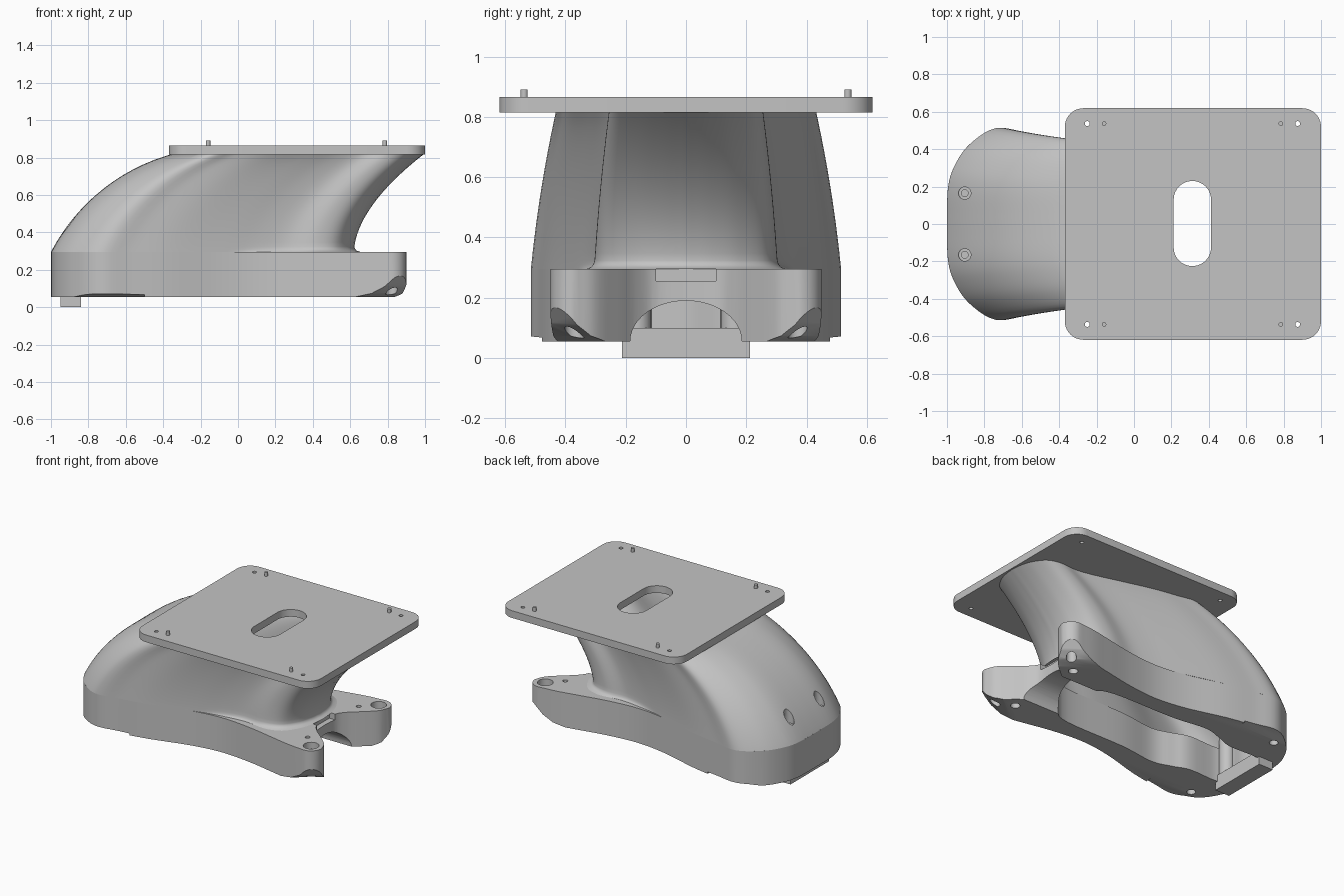
import bpy, bmesh, math
from mathutils import Vector

cube = bpy.data.objects.get("Cube")
if cube:
    bpy.data.objects.remove(cube)

grey = bpy.data.materials.new("plain grey")
grey.use_nodes = True
grey.diffuse_color = (0.55, 0.55, 0.55, 1)
grey.node_tree.nodes["Principled BSDF"].inputs["Base Color"].default_value = (0.55, 0.55, 0.55, 1)


def add(name, bm):
    bmesh.ops.recalc_face_normals(bm, faces=bm.faces)
    mesh = bpy.data.meshes.new(name)
    bm.to_mesh(mesh)
    bm.free()
    mesh.materials.append(grey)
    ob = bpy.data.objects.new(name, mesh)
    bpy.context.collection.objects.link(ob)
    return ob


def loft(name, rings):
    bm = bmesh.new()
    loops = [[bm.verts.new(p) for p in ring] for ring in rings]
    for a, b in zip(loops, loops[1:]):
        for i in range(len(a)):
            j = (i + 1) % len(a)
            bm.faces.new((a[i], a[j], b[j], b[i]))
    bm.faces.new(loops[0])
    bm.faces.new(loops[-1])
    return add(name, bm)


def prism(name, outline, z0, z1):
    return loft(name, [[(x, y, z) for x, y in outline] for z in (z0, z1)])


def box(name, lo, hi):
    return prism(name, [(lo[0], lo[1]), (hi[0], lo[1]), (hi[0], hi[1]), (lo[0], hi[1])], lo[2], hi[2])


def rod(name, x, y, r, z0, z1, n=24):
    ring = [(x + r * math.cos(k * math.tau / n), y + r * math.sin(k * math.tau / n)) for k in range(n)]
    return prism(name, ring, z0, z1)


def rounded_rect(x0, x1, y0, y1, r, n=10):
    pts = []
    corners = ((x1 - r, y1 - r), (x0 + r, y1 - r), (x0 + r, y0 + r), (x1 - r, y0 + r))
    for q, (cx, cy) in enumerate(corners):
        for k in range(n + 1):
            a = (q + k / n) * math.pi / 2
            pts.append((cx + r * math.cos(a), cy + r * math.sin(a)))
    return pts


def spline(pts, n=5):
    """Smooth path through the points."""
    p = [Vector(v) for v in pts]
    p = [2 * p[0] - p[1]] + p + [2 * p[-1] - p[-2]]
    out = []
    for a, b, c, d in zip(p, p[1:], p[2:], p[3:]):
        for k in range(n):
            t = k / n
            out.append(0.5 * (2 * b + (c - a) * t + (2 * a - 5 * b + 4 * c - d) * t * t
                              + (3 * b - a - 3 * c + d) * t ** 3))
    return [tuple(v) for v in out + [p[-2]]]


def mirrored(half):
    return half + [(x, -y) for x, y in reversed(half) if abs(y) > 1e-5]


def wedge(profile, d, span):
    """Cutter under a lower edge: profile of (reach, z) along direction d, swept sideways."""
    d, t = Vector(d), Vector((d[1], -d[0]))
    pts = profile + [(1.1, profile[-1][1]), (1.1, -0.05), (profile[0][0], -0.05)]
    return loft("wedge_cutter", [[(*(d * r + t * q), z) for r, z in pts] for q in span])


def carve(ob, cutters):
    for c in cutters:
        c.hide_render = True
        m = ob.modifiers.new("cut", 'BOOLEAN')
        m.operation, m.solver, m.object = 'DIFFERENCE', 'EXACT', c
    bpy.context.view_layer.update()
    deps = bpy.context.evaluated_depsgraph_get()
    mesh = bpy.data.meshes.new_from_object(ob.evaluated_get(deps))
    ob.modifiers.clear()
    ob.data = mesh
    for c in cutters:
        bpy.data.objects.remove(c)


def smooth(ob, angle=30):
    bpy.ops.object.select_all(action='DESELECT')
    ob.select_set(True)
    bpy.context.view_layer.objects.active = ob
    bpy.ops.object.shade_smooth_by_angle(angle=math.radians(angle))


Z0, Z1, Z2, Z3 = 0.055, 0.295, 0.815, 0.865

# Shared side curve of the neck and base
back = [(-1, 0), (-0.995, 0.19), (-0.96, 0.31), (-0.88, 0.425), (-0.74, 0.512),
        (-0.57, 0.488), (-0.37, 0.452), (-0.1, 0.38)]
neck_outline = mirrored(spline(back + [(0.1, 0.325), (0.25, 0.298), (0.4, 0.304), (0.51, 0.27),
                                       (0.58, 0.18), (0.61, 0.09), (0.62, 0)]))
neck_cavity = mirrored(spline([(-0.88, 0), (-0.88, 0.2), (-0.83, 0.31), (-0.72, 0.36), (-0.5, 0.335),
                               (-0.2, 0.26), (0.1, 0.236), (0.35, 0.235), (0.48, 0.16), (0.52, 0)]))


def section(outline, z, taper):
    """Leaning slice of the neck at a height, flared where it meets the base."""
    zc = min(max(z, Z1), Z2)
    u = (zc - Z1) / (Z2 - Z1)
    x0 = -0.073 - math.sqrt(1.045 ** 2 - (zc + 0.188) ** 2)
    x1 = 0.62 + 0.37 * u ** 1.8
    w = 1 - taper * (0.1 * u + 0.06 * u * u)
    h = 1 - min((zc - Z1) / 0.035, 1)
    g = taper * 0.035 * (1 - math.sqrt(1 - h * h))
    ring = []
    for x, y in outline:
        f = g * max(0, min(1, x * 2.5))
        ring.append((x0 + (x + 1) / 1.62 * (x1 - x0) + f, y * (w + 2.5 * f), z))
    return ring


levels = [Z1 + 0.007 * k for k in range(5)] + [Z1 + (Z2 - Z1) * k / 20 for k in range(2, 21)]

# Neck: hollow leaning tube with two stepped screw holes at the back
neck = loft("neck", [section(neck_outline, z, 1) for z in levels])
cutters = [loft("hollow_cutter", [section(neck_cavity, z, 0) for z in [0.2] + levels + [0.95]])]
for s in (-1, 1):
    cutters.append(rod("screw_cutter", -0.905, s * 0.165, 0.033, 0.38, 0.9))
    cutters.append(rod("screw_core_cutter", -0.905, s * 0.165, 0.018, 0.2, 0.9))
carve(neck, cutters)
smooth(neck)

# Base: waisted body with two rounded feet and a bay between them
tip = [(0.82 + 0.08 * math.cos(a), 0.37 + 0.08 * math.sin(a))
       for a in (math.pi / 2 * (1 - k / 8) for k in range(9))]
base_half = spline(back + [(0.12, 0.352), (0.34, 0.37), (0.55, 0.41), (0.69, 0.437), tip[0]]) + tip[1:] + \
    spline([tip[-1], (0.87, 0.3), (0.79, 0.225), (0.72, 0.165), (0.675, 0.1), (0.665, 0)])[1:]
base = prism("base", mirrored(base_half), Z0, Z1)

base_cavity = spline([(-0.88, 0), (-0.88, 0.18), (-0.62, 0.19), (-0.5, 0.23), (-0.36, 0.265),
                      (-0.1, 0.236), (0.35, 0.228), (0.48, 0.16), (0.52, 0)])
cutters = [prism("cavity_cutter", mirrored(base_cavity), -0.1, 0.4),
           box("notch_cutter", (0.63, -0.1, 0.255), (0.8, 0.1, 0.4))]
arch = [(0.185 * math.cos(k * math.tau / 48), Z0 + 0.135 * math.sin(k * math.tau / 48)) for k in range(48)]
cutters.append(loft("arch_cutter", [[(x, y, z) for y, z in arch] for x in (0.3, 1.1)]))
for s in (-1, 1):
    cutters.append(rod("foot_hole_cutter", 0.82, s * 0.37, 0.032, 0, 0.4))
    cutters.append(rod("foot_bore_cutter", 0.82, s * 0.37, 0.05, 0.25, 0.4))
    cutters.append(rod("small_hole_cutter", 0.73, s * 0.28, 0.016, 0.1, 0.4))
    cutters.append(rod("lower_hole_cutter", 0.73, s * 0.28, 0.03, 0, 0.15))
    cutters.append(rod("rear_hole_cutter", -0.8, s * 0.4, 0.028, 0, 0.12))
    # Scooped lower edges of the foot and of the rear flank
    cutters.append(wedge([(0.7, 0.05), (0.78, 0.073), (0.83, 0.112), (0.88, 0.185)],
                         (0.6, s * 0.8), (-0.9, 0.9)))
    cutters.append(wedge([(0.42, 0.053), (0.48, 0.068), (0.53, 0.073)], (0, s), (-0.9 * s, -0.5 * s)))
carve(base, cutters)
smooth(base)

# Top plate with a slot and corner holes
plate = prism("top_plate", rounded_rect(-0.37, 1, -0.619, 0.619, 0.1), Z2, Z3)
carve(plate, [prism("slot_cutter", rounded_rect(0.212, 0.412, -0.225, 0.23, 0.0999), 0.7, 1)] +
      [rod("hole_cutter", x, s * 0.537, 0.013, 0.7, 1) for x in (-0.25, 0.875) for s in (-1, 1)])
smooth(plate)

# Locating pins on the plate
for x in (-0.16, 0.785):
    for s in (-1, 1):
        smooth(rod("plate_pin", x, s * 0.537, 0.012, Z3 - 0.01, 0.891, 16))

# Rear support bar and the screw posts above it
box("rear_bar", (-0.95, -0.212, 0), (-0.84, 0.212, 0.1))
for s in (-1, 1):
    smooth(rod("screw_post", -0.895, s * 0.165, 0.05, 0.09, 0.36))
